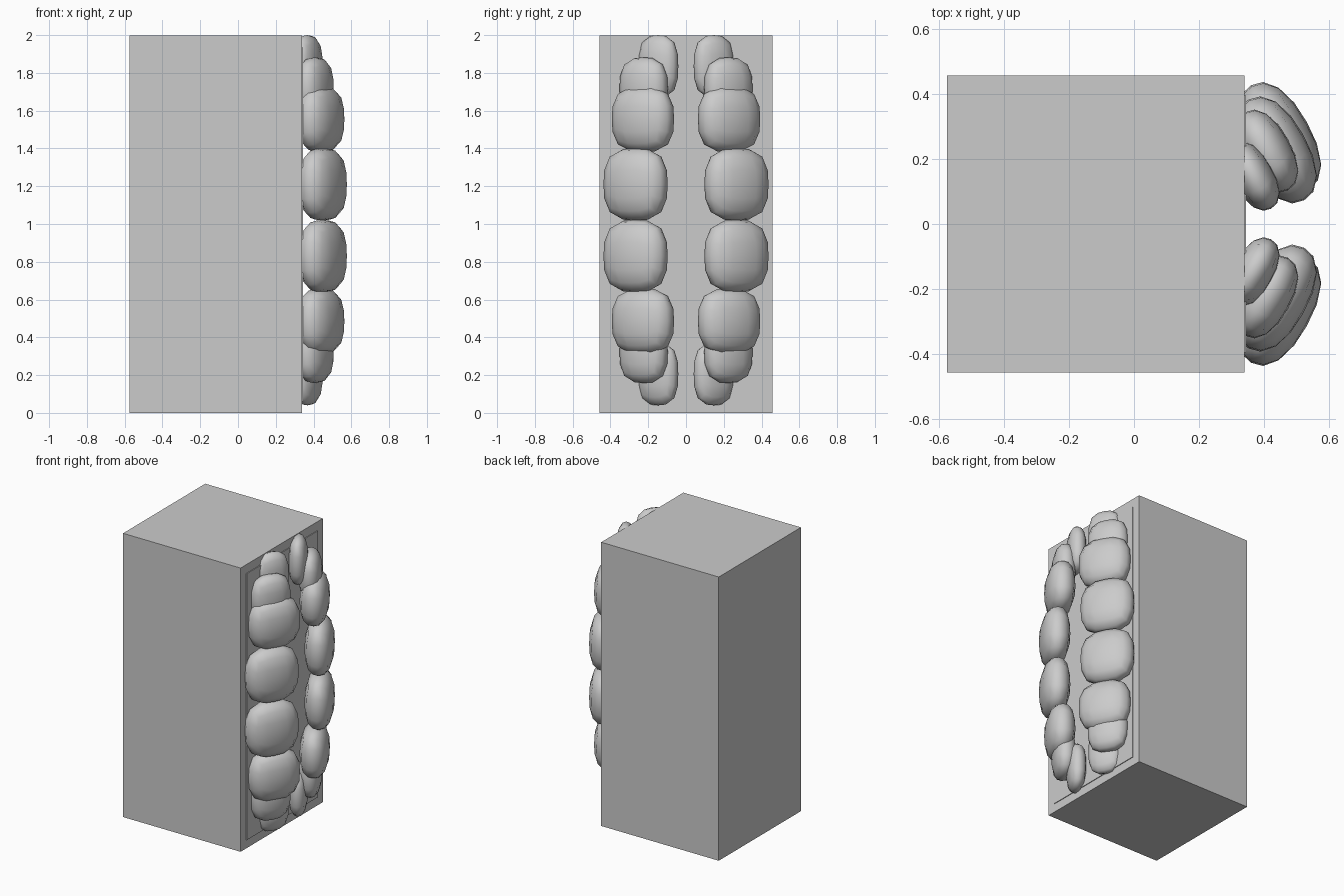
import bpy, bmesh, math
from mathutils import Vector, Matrix

if "Cube" in bpy.data.objects:
    bpy.data.objects.remove(bpy.data.objects["Cube"])


def make_object(name, bm):
    mesh = bpy.data.meshes.new(name)
    bm.to_mesh(mesh)
    bm.free()
    obj = bpy.data.objects.new(name, mesh)
    bpy.context.collection.objects.link(obj)
    return obj


def box(name, lo, hi):
    lo, hi = Vector(lo), Vector(hi)
    bm = bmesh.new()
    bmesh.ops.create_cube(bm, size=1)
    bmesh.ops.scale(bm, vec=hi - lo, verts=bm.verts)
    bmesh.ops.translate(bm, vec=(lo + hi) / 2, verts=bm.verts)
    return make_object(name, bm)


def cushion(name, centre, half, side):
    """Low-poly smooth pillow; half = (depth, width, height), turned about z."""
    bm = bmesh.new()
    bmesh.ops.create_cube(bm, size=2)
    bmesh.ops.subdivide_edges(bm, edges=bm.edges[:], cuts=3, use_grid_fill=True)
    for v in bm.verts:
        # spread the grid evenly, then project onto a rounded-square ellipsoid
        n, t, z = (math.tan(c * math.pi / 4) for c in v.co)
        face = (abs(t) ** 2.9 + abs(z) ** 2.9) ** (1 / 2.9)
        r = (face ** 2.3 + abs(n) ** 2.3) ** (1 / 2.3)
        v.co = Vector((n * half[0], t * half[1], z * half[2])) / r
    bm.transform(Matrix.Rotation(side * math.radians(TILT), 4, 'Z'))
    bmesh.ops.translate(bm, vec=(centre[0], side * centre[1], centre[2]), verts=bm.verts)
    for f in bm.faces:
        f.smooth = True
    return make_object(name, bm)


TILT = 29
MID = 1.02

# Main block and thin panel on its right face
box("block", (-0.575, -0.457, 0), (0.34, 0.457, 1.997))
box("face_panel", (0.33, -0.395, 0.06), (0.345, 0.395, 1.935))

# Cushions of the upper half: name, centre (x, y, z), half sizes
rows = [
    ("centre", (0.449, 0.267, 1.21), (0.095, 0.183, 0.192)),
    ("shoulder", (0.438, 0.228, 1.555), (0.095, 0.177, 0.175)),
    ("neck", (0.408, 0.224, 1.72), (0.075, 0.137, 0.162)),
    ("tip", (0.367, 0.147, 1.835), (0.062, 0.114, 0.165)),
]

# Repeat on both sides and mirrored into the lower half
for name, (x, y, z), half in rows:
    for side, side_name in ((1, "back"), (-1, "front")):
        cushion(f"{name}_cushion_upper_{side_name}", (x, y, z), half, side)
        cushion(f"{name}_cushion_lower_{side_name}", (x, y, 2 * MID - z), half, side)
